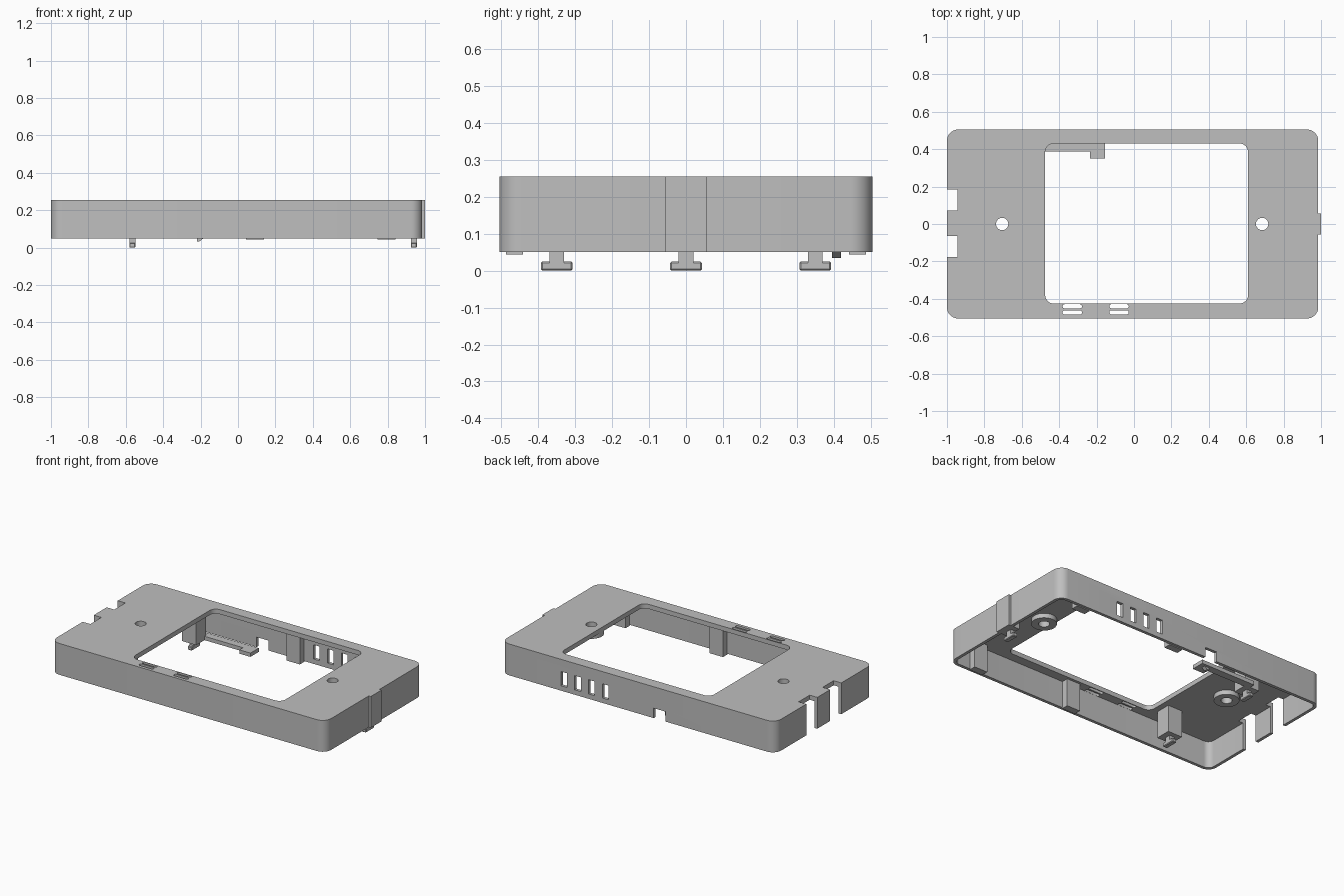
import bpy, bmesh, math
from mathutils import Vector

cube = bpy.data.objects.get("Cube")
if cube:
    bpy.data.objects.remove(cube, do_unlink=True)

grey = bpy.data.materials.new("plain grey plastic")
grey.use_nodes = True
colour = (0.52, 0.52, 0.52, 1)
grey.diffuse_color = colour
grey.node_tree.nodes["Principled BSDF"].inputs["Base Color"].default_value = colour

TOP, RIM, WALL, ROOF = 0.255, 0.05, 0.02, 0.225


def prism(name, outline, z0, z1):
    """Extrude a counter-clockwise outline from z0 to z1."""
    bm = bmesh.new()
    low = [bm.verts.new((x, y, z0)) for x, y in outline]
    high = [bm.verts.new((x, y, z1)) for x, y in outline]
    bm.faces.new(low[::-1])
    bm.faces.new(high)
    n = len(low)
    for i in range(n):
        j = (i + 1) % n
        bm.faces.new((low[i], low[j], high[j], high[i]))
    mesh = bpy.data.meshes.new(name)
    bm.to_mesh(mesh)
    bm.free()
    mesh.materials.append(grey)
    ob = bpy.data.objects.new(name, mesh)
    bpy.context.collection.objects.link(ob)
    return ob


def block(name, xs, ys, zs, radius=0.0, steps=8):
    """Box given by its bounds, with optional rounded vertical edges."""
    (x0, x1), (y0, y1) = xs, ys
    if not radius:
        outline = [(x0, y0), (x1, y0), (x1, y1), (x0, y1)]
    else:
        outline = []
        corners = ((x1, y1, -1, -1), (x0, y1, 1, -1), (x0, y0, 1, 1), (x1, y0, -1, 1))
        for q, (cx, cy, sx, sy) in enumerate(corners):
            for i in range(steps + 1):
                a = math.pi / 2 * (q + i / steps)
                outline.append((cx + radius * (sx + math.cos(a)),
                                cy + radius * (sy + math.sin(a))))
    return prism(name, outline, *zs)


def disc(name, x, y, r, z0, z1, n=32):
    ring = [(x + r * math.cos(math.tau * i / n), y + r * math.sin(math.tau * i / n))
            for i in range(n)]
    return prism(name, ring, z0, z1)


def carve(ob, cutters):
    """Subtract the cutters, bake the result and remove them."""
    for c in cutters:
        c.hide_render = True
        mod = ob.modifiers.new("cut", "BOOLEAN")
        mod.operation, mod.solver, mod.object = "DIFFERENCE", "EXACT", c
    bpy.context.view_layer.update()
    baked = bpy.data.meshes.new_from_object(
        ob.evaluated_get(bpy.context.evaluated_depsgraph_get()))
    ob.modifiers.clear()
    ob.data = baked
    for c in cutters:
        bpy.data.objects.remove(c, do_unlink=True)


def smooth(ob):
    bpy.ops.object.select_all(action="DESELECT")
    ob.select_set(True)
    bpy.context.view_layer.objects.active = ob
    bpy.ops.object.shade_smooth_by_angle(angle=math.radians(30))


# Housing: rounded tray, open underneath
X0, X1, Y = -1.0, 0.985, 0.505
housing = block("housing", (X0, X1), (-Y, Y), (RIM, TOP), 0.06)
cuts = [
    block("cavity", (X0 + WALL, X1 - WALL), (WALL - Y, Y - WALL), (0, ROOF), 0.04),
    block("window", (-0.475, 0.61), (-0.425, 0.43), (0, 0.4), 0.045),
    block("latch_notch", (-0.205, -0.12), (0.45, 0.6), (0, 0.115)),
]
# Two cable openings at the left-hand end of the frame
for y in (-0.12, 0.128):
    cuts.append(block("end_opening", (-1.1, -0.945), (y - 0.057, y + 0.057), (0, 0.4)))
# Row of vents in the back wall
for i in range(4):
    x = 0.23 + 0.1 * i
    cuts.append(block("back_vent", (x - 0.022, x + 0.022), (0.45, 0.6), (0.082, 0.175)))
# Paired slots in the top near the front
for x in (-0.33, -0.08):
    for y in (-0.44, -0.473):
        cuts.append(block("top_slot", (x - 0.052, x + 0.052), (y - 0.011, y + 0.011),
                          (0.2, 0.4), 0.0105, 4))
# Screw holes
screws = (-0.705, 0.685)
for x in screws:
    cuts.append(disc("screw_hole", x, 0, 0.033, 0.1, 0.4))
carve(housing, cuts)
smooth(housing)

# Rings around the screw holes, under the top
for x in screws:
    boss = disc("screw_boss", x, 0, 0.075, 0.195, ROOF + 0.005)
    carve(boss, [disc("boss_hole", x, 0, 0.033, 0.1, 0.4)])
    smooth(boss)

# Thickened end wall that carries the right-hand clip
block("end_pad", (0.92, 1.0), (-0.055, 0.055), (RIM, TOP))

# Ribs inside the front and back walls
for side in (-1, 1):
    for x in (0.09, 0.795):
        ys = sorted((side * 0.442, side * 0.488))
        block("wall_rib", (x - 0.048, x + 0.048), ys, (0.044, ROOF + 0.005))


def clip(x, y):
    """T-shaped hook below the rim."""
    block("clip_stem", (x - 0.016, x + 0.016), (y - 0.02, y + 0.02), (0.02, RIM + 0.01))
    bar = block("clip_bar", (x - 0.016, x + 0.016), (y - 0.043, y + 0.043), (0, 0.025))
    mod = bar.modifiers.new("soft edges", "BEVEL")
    mod.width, mod.segments = 0.004, 1


clip(0.94, 0)
for side in (-1, 1):
    y = side * 0.35
    block("clip_post", (-0.617, -0.513), (y - 0.05, y + 0.05), (RIM, ROOF + 0.005))
    clip(-0.565, y)

# Spring arm with a thumb tab and a wedge-shaped catch
block("latch_arm", (-0.55, -0.155), (0.387, 0.436), (RIM, 0.075))
block("latch_tab", (-0.235, -0.155), (0.35, 0.39), (RIM, 0.075))
catch = block("latch_catch", (-0.22, -0.18), (0.395, 0.42), (0.034, RIM + 0.004))
for v in catch.data.vertices:
    if v.co.z < RIM and v.co.x > -0.2:
        v.co = Vector((-0.205, v.co.y, v.co.z))
